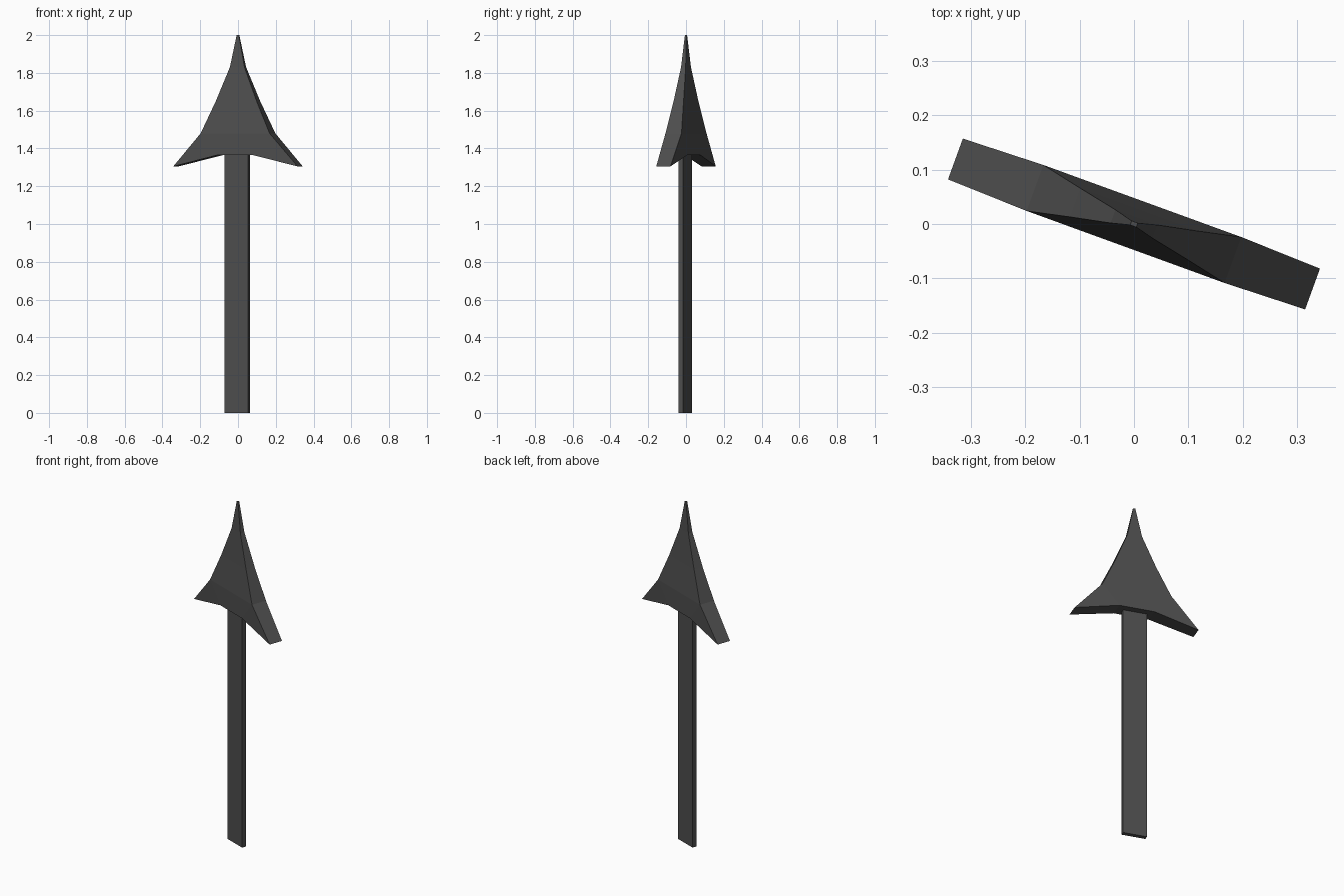
import bpy, bmesh
from math import radians
from mathutils import Matrix

cube = bpy.data.objects.get("Cube")
if cube:
    bpy.data.objects.remove(cube, do_unlink=True)

TURN = Matrix.Rotation(radians(-20), 4, "Z")

# Dark grey for the whole arrow
grey = bpy.data.materials.new("dark_grey")
grey.use_nodes = True
colour = (0.075, 0.075, 0.075, 1)
grey.diffuse_color = colour
grey.node_tree.nodes["Principled BSDF"].inputs["Base Color"].default_value = colour


def finish(name, bm):
    bmesh.ops.recalc_face_normals(bm, faces=bm.faces)
    mesh = bpy.data.meshes.new(name)
    bm.to_mesh(mesh)
    bm.free()
    mesh.materials.append(grey)
    obj = bpy.data.objects.new(name, mesh)
    bpy.context.collection.objects.link(obj)
    return obj


# Arrow head: right-hand outline as (half width, half thickness, height)
outline = [(0.006, 0.004, 2.0), (0.041, 0.013, 1.83), (0.115, 0.028, 1.65),
           (0.194, 0.045, 1.48), (0.35, 0.04, 1.305), (0.1, 0.045, 1.365)]
tip, neck, waist, shoulder, barb, root = range(len(outline))

bm = bmesh.new()
grid = {(sx, sy): [bm.verts.new((sx * w, sy * t, z)) for w, t, z in outline]
        for sx in (-1, 1) for sy in (-1, 1)}

# Broad front and back faces
for sy in (-1, 1):
    a, b = grid[-1, sy], grid[1, sy]
    for i, j in ((tip, neck), (neck, waist), (waist, shoulder), (shoulder, root)):
        bm.faces.new((a[i], b[i], b[j], a[j]))
    for side in (a, b):
        bm.faces.new((side[shoulder], side[barb], side[root]))

# Narrow rim faces down each side and under the barbs
for sx in (-1, 1):
    a, b = grid[sx, -1], grid[sx, 1]
    for i in range(root):
        bm.faces.new((a[i], b[i], b[i + 1], a[i + 1]))

# Tip cap and flat underside
for i in (tip, root):
    bm.faces.new((grid[-1, -1][i], grid[1, -1][i], grid[1, 1][i], grid[-1, 1][i]))

bmesh.ops.transform(bm, matrix=TURN, verts=bm.verts)
finish("arrow_head", bm)

# Flat shaft
bm = bmesh.new()
bmesh.ops.create_cube(bm, size=1)
place = Matrix.Translation((-0.005, -0.004, 0.685)) @ TURN @ Matrix.Diagonal((0.134, 0.025, 1.37, 1))
bmesh.ops.transform(bm, matrix=place, verts=bm.verts)
finish("shaft", bm)
